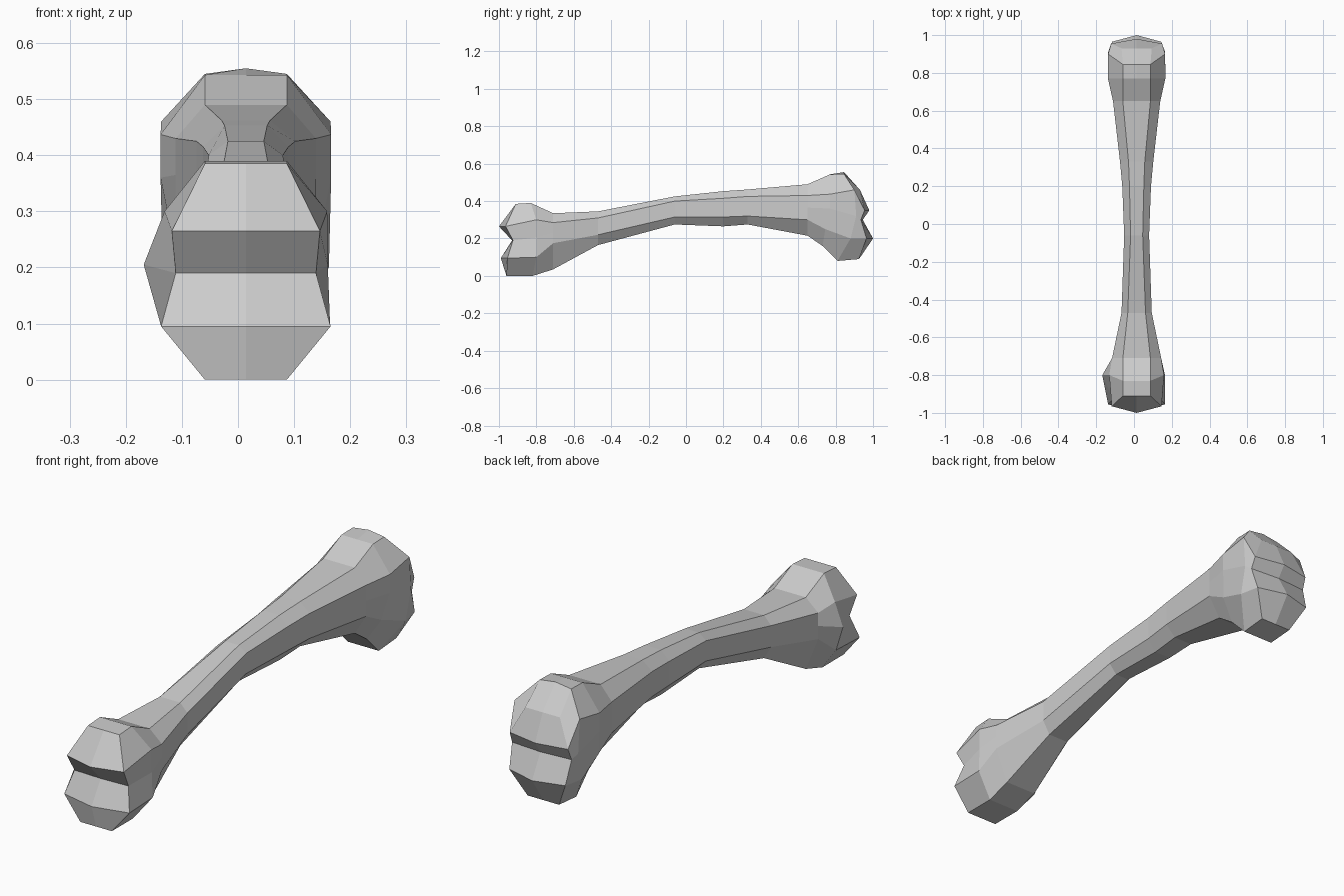
import bpy, bmesh

if "Cube" in bpy.data.objects:
    bpy.data.objects.remove(bpy.data.objects["Cube"])

CX = 0.014  # the bone's midline sits slightly off centre


def shaft(y, wt, w, zt, zu, zl, zb):
    """Rows (y, z, half width) of an eight-sided shaft section, top to bottom."""
    return [(y, zt, wt), (y, zu, w), (y, (zu + zl) / 2, w), (y, zl, w), (y, zb, wt)]


# Cross-sections from front knuckle to back knuckle
sections = [
    [(-.91, .385, .073), (-.965, .265, .132), (-.925, .19, .125), (-.955, .095, .151), (-.96, 0, .073)],
    [(-.83, .39, .073), (-.80, .30, .145), (-.80, .205, .146), (-.80, .10, .150), (-.82, 0, .073)],
    shaft(-.71, .073, .130, .335, .285, .175, .035),
    shaft(-.47, .047, .080, .345, .31, .22, .165),
    shaft(-.06, .032, .066, .425, .40, .315, .275),
    shaft(.20, .038, .076, .453, .415, .315, .265),
    shaft(.33, .043, .088, .462, .425, .32, .275),
    shaft(.65, .073, .125, .49, .43, .30, .215),
    [(.77, .543, .073), (.77, .437, .152), (.77, .36, .152), (.745, .25, .13), (.73, .16, .072)],
    [(.845, .545, .073), (.90, .46, .151), (.91, .32, .151), (.88, .20, .148), (.81, .08, .072)],
    [(.93, .46, .08), (.955, .35, .135), (.935, .30, .138), (.965, .20, .13), (.925, .09, .073)],
]

bm = bmesh.new()
rings = []
for i, rows in enumerate(sections):
    right = [bm.verts.new((CX + w, y, z)) for y, z, w in rows]
    left = [bm.verts.new((CX - w, y, z)) for y, z, w in rows]
    bulge = 0.01 if i == 9 else 0
    top = bm.verts.new((CX, rows[0][0], rows[0][1] + bulge))
    bottom = bm.verts.new((CX, rows[-1][0], rows[-1][1]))
    rings.append((right, left, [top] + right + [bottom] + left[::-1]))

# Side bump on the front knuckle
rings[1][1][2].co.x = -0.168

# Skin between neighbouring sections
for a, b in zip(rings, rings[1:]):
    n = len(a[2])
    for k in range(n):
        m = (k + 1) % n
        bm.faces.new((a[2][k], a[2][m], b[2][m], b[2][k]))

# Grooved, ridged end faces
for ring, tips in ((rings[0], (-1, -.93, -.99)), (rings[-1], (.98, .945, 1))):
    right, left, loop = ring
    mid = [loop[0]]
    mid += [bm.verts.new((CX, y, right[k + 1].co.z)) for k, y in enumerate(tips)]
    mid.append(loop[6])
    for k in range(4):
        for side in (left, right):
            bm.faces.new((side[k], side[k + 1], mid[k + 1], mid[k]))

bmesh.ops.recalc_face_normals(bm, faces=bm.faces)
mesh = bpy.data.meshes.new("bone")
bm.to_mesh(mesh)
bm.free()
bpy.context.collection.objects.link(bpy.data.objects.new("bone", mesh))
